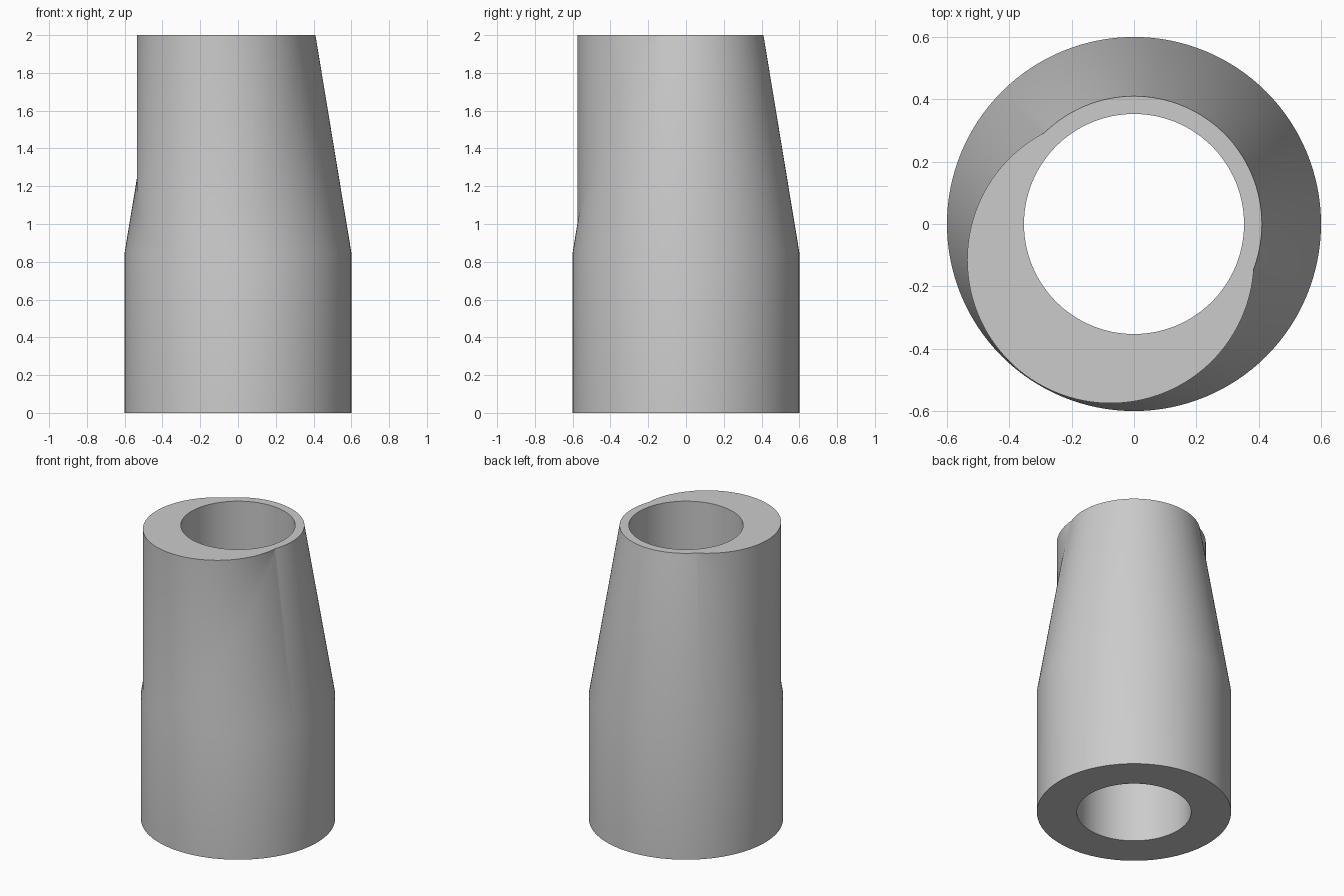
import bpy
import bmesh
from math import cos, sin, tau

cube = bpy.data.objects.get("Cube")
if cube:
    bpy.data.objects.remove(cube, do_unlink=True)

SIDES = 128
HEIGHT = 2.0
SHOULDER = 0.85
BASE_RADIUS = 0.6
TOP_RADIUS = 0.41
BORE_RADIUS = 0.353

grey = bpy.data.materials.new("plain_grey")
grey.use_nodes = True
colour = (0.6, 0.6, 0.6, 1)
grey.diffuse_color = colour
grey.node_tree.nodes["Principled BSDF"].inputs["Base Color"].default_value = colour


def round_solid(name, profile, x=0, y=0):
    """Closed solid lofted through rings given as (radius, height)."""
    bm = bmesh.new()
    angles = [tau * i / SIDES for i in range(SIDES)]
    rings = [[bm.verts.new((x + r * cos(a), y + r * sin(a), z)) for a in angles]
             for r, z in profile]
    for low, high in zip(rings, rings[1:]):
        for i in range(SIDES):
            j = (i + 1) % SIDES
            bm.faces.new((low[i], low[j], high[j], high[i]))
    bm.faces.new(rings[0][::-1])
    bm.faces.new(rings[-1])
    mesh = bpy.data.meshes.new(name)
    bm.to_mesh(mesh)
    bm.free()
    mesh.materials.append(grey)
    obj = bpy.data.objects.new(name, mesh)
    bpy.context.collection.objects.link(obj)
    return obj


def combine(target, tool, operation):
    """Apply a boolean and discard the tool solid."""
    mod = target.modifiers.new(operation.lower(), "BOOLEAN")
    mod.operation = operation
    mod.solver = "EXACT"
    mod.object = tool
    bpy.context.view_layer.objects.active = target
    bpy.ops.object.modifier_apply(modifier=mod.name)
    bpy.data.objects.remove(tool, do_unlink=True)


# Straight base with a tapered upper part
sleeve = round_solid("tapered_sleeve", [
    (BASE_RADIUS, 0), (BASE_RADIUS, SHOULDER), (TOP_RADIUS, HEIGHT)])

# Upright off-centre column merging with the front of the taper
column = round_solid("offset_column", [(0.46, 0.3), (0.46, HEIGHT)], -0.075, -0.115)
combine(sleeve, column, "UNION")

# Round bore through the full height
bore = round_solid("bore_cutter", [(BORE_RADIUS, -0.5), (BORE_RADIUS, HEIGHT + 0.5)])
combine(sleeve, bore, "DIFFERENCE")

# Smooth walls with sharp rims
bpy.ops.object.select_all(action="DESELECT")
sleeve.select_set(True)
bpy.context.view_layer.objects.active = sleeve
bpy.ops.object.shade_smooth_by_angle(angle=0.6)
